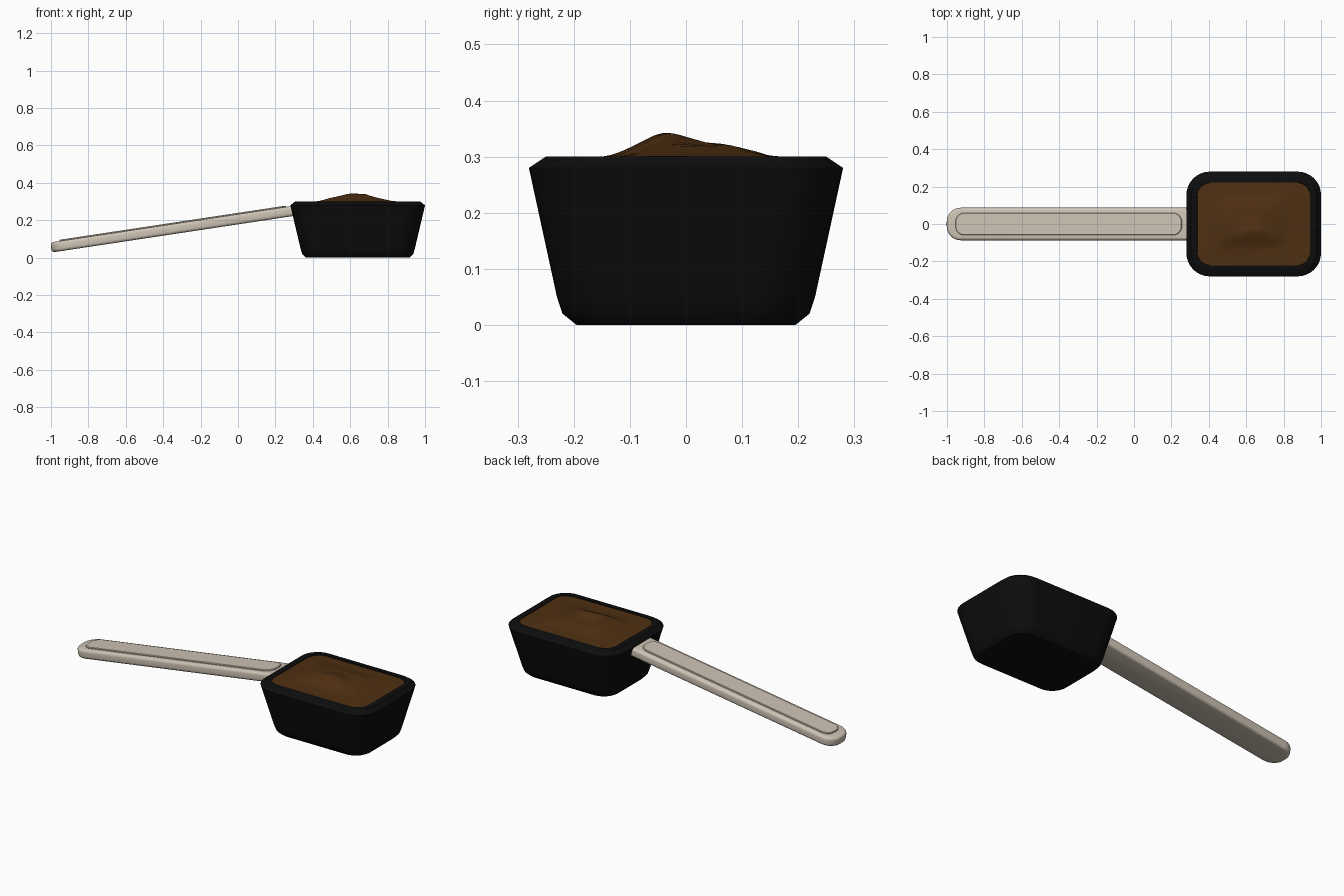
import bpy, bmesh, math
from mathutils import Matrix, Vector, noise

if "Cube" in bpy.data.objects:
    bpy.data.objects.remove(bpy.data.objects["Cube"])


def material(name, rgb):
    m = bpy.data.materials.new(name)
    m.diffuse_color = (*rgb, 1)
    m.use_nodes = True
    m.node_tree.nodes["Principled BSDF"].inputs["Base Color"].default_value = m.diffuse_color
    return m


BLACK = material("black plastic", (0.004, 0.004, 0.004))
CREAM = material("cream plastic", (0.62, 0.55, 0.46))
BROWN = material("brown powder", (0.078, 0.029, 0.006))


def rounded_rect(hx, hy, r, z, r_right=None, seg=8):
    """Counter-clockwise rounded rectangle; right-hand corners may differ."""
    rr = r if r_right is None else r_right
    pts = []
    for k, (sx, sy, rad) in enumerate([(1, 1, rr), (-1, 1, r), (-1, -1, r), (1, -1, rr)]):
        for i in range(seg + 1):
            a = math.pi / 2 * (k + i / seg)
            pts.append(Vector((sx * (hx - rad) + rad * math.cos(a),
                               sy * (hy - rad) + rad * math.sin(a), z)))
    return pts


def loft(name, rings, mat, matrix, angle=35):
    """Skin a stack of equal-length rings and cap both ends."""
    bm = bmesh.new()
    vs = [[bm.verts.new(p) for p in ring] for ring in rings]
    n = len(vs[0])
    for a, b in zip(vs, vs[1:]):
        for i in range(n):
            j = (i + 1) % n
            bm.faces.new((a[i], a[j], b[j], b[i]))
    bm.faces.new(vs[0][::-1])
    bm.faces.new(vs[-1])
    bm.transform(matrix)
    bmesh.ops.recalc_face_normals(bm, faces=bm.faces)
    me = bpy.data.meshes.new(name)
    bm.to_mesh(me)
    bm.free()
    me.materials.append(mat)
    ob = bpy.data.objects.new(name, me)
    bpy.context.collection.objects.link(ob)
    bpy.ops.object.select_all(action='DESELECT')
    ob.select_set(True)
    bpy.context.view_layer.objects.active = ob
    bpy.ops.object.shade_smooth_by_angle(angle=math.radians(angle))
    return ob


CUP = Matrix.Translation((0.64, 0, 0))

# Cup: outer wall, chamfered rim, inner wall and floor
cup = [(.278, .195, .09, 0), (.297, .22, .11, .02), (.306, .23, .115, .05),
       (.36, .28, .125, .28), (.335, .25, .10, .30),
       (.302, .222, .07, .30), (.26, .18, .06, .05)]
loft("scoop_cup", [rounded_rect(*c) for c in cup], BLACK, CUP)


# Heaped powder: concentric rings lifted by a few soft bumps
BUMPS = [(-.01, -.05, .09, .075, .048), (-.15, .0, .08, .10, .030),
         (.02, .09, .13, .07, .024), (.12, -.03, .09, .09, .016)]


def heap(x, y):
    z = sum(h * math.exp(-((x - cx) / sx) ** 2 - ((y - cy) / sy) ** 2)
            for cx, cy, sx, sy, h in BUMPS)
    edge = min(1, 5 * min(1 - abs(x) / .302, 1 - abs(y) / .222))
    return .297 + z * max(edge, 0) + .005 * noise.noise(Vector((x * 14, y * 14, 3.1)))


outline = rounded_rect(.301, .221, .07, 0)
rings = [[Vector((p.x * .97, p.y * .97, .26)) for p in outline]]
for k in range(20):
    s = 1 - k / 20
    rings.append([Vector((p.x * s, p.y * s, heap(p.x * s, p.y * s))) for p in outline])
loft("powder_heap", rings, BROWN, CUP, 50)

# Handle: tilted rounded bar with softened edges
TILT = Matrix.Translation((-.34, 0, .154)) @ Matrix.Rotation(-math.atan(.151), 4, 'Y')
bar = []
T, R = .027, .016
for sign in (-1, 1):
    steps = range(5) if sign < 0 else range(4, -1, -1)
    for i in steps:
        a = math.pi / 2 * i / 4
        inset = R * (1 - math.sin(a))
        bar.append(rounded_rect(.667 - inset, .087 - inset, .075 - inset,
                                sign * (T - R + R * math.cos(a)), .02 - inset))
loft("handle", bar, CREAM, TILT)

# Thin raised panel on top of the handle
panel = [(.612, .06, .048, .02), (.612, .06, .048, .031), (.609, .057, .045, .034)]
loft("handle_panel", [rounded_rect(*p) for p in panel], CREAM,
     TILT @ Matrix.Translation((-.005, 0, 0)), 30)
